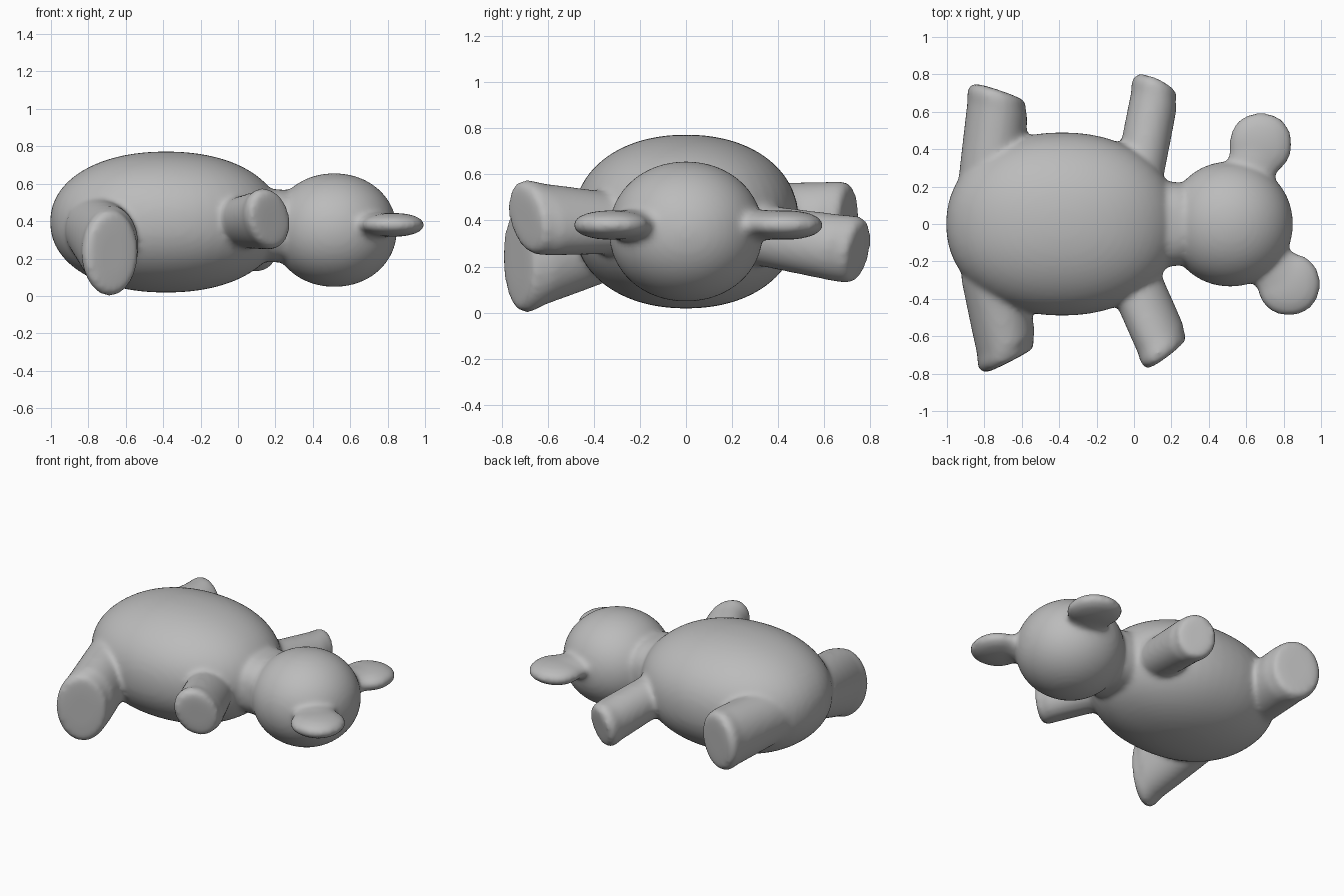
import bpy, bmesh, math
from mathutils import Vector

if "Cube" in bpy.data.objects:
    bpy.data.objects.remove(bpy.data.objects["Cube"])

grey = bpy.data.materials.new("plush grey")
grey.diffuse_color = (0.5, 0.5, 0.5, 1)
grey.use_nodes = True
grey.node_tree.nodes["Principled BSDF"].inputs["Base Color"].default_value = grey.diffuse_color
parts = []


def finish(name, bm):
    bmesh.ops.recalc_face_normals(bm, faces=bm.faces)
    mesh = bpy.data.meshes.new(name)
    bm.to_mesh(mesh)
    bm.free()
    obj = bpy.data.objects.new(name, mesh)
    bpy.context.collection.objects.link(obj)
    parts.append(obj)


def blob(name, centre, radii, power=2.0):
    """Ellipsoid, made fuller by a power above 2."""
    bm = bmesh.new()
    bmesh.ops.create_uvsphere(bm, u_segments=48, v_segments=32, radius=1)
    for v in bm.verts:
        size = sum(abs(c) ** power for c in v.co) ** (1 / power)
        v.co = Vector(centre) + Vector([c / size * r for c, r in zip(v.co, radii)])
    finish(name, bm)


def limb(name, root, tip, root_r, tip_r, normal, lean=0.0):
    """Stubby limb from root to a flat, round-edged sole; radii are (across, tall)."""
    root, tip, normal = Vector(root), Vector(tip), Vector(normal).normalized()
    axis = (tip - root).normalized()
    bm = bmesh.new()
    rings = []
    # position along the limb, scale of the section, setback from the sole
    steps = [(0, 1, 0), (0.3, 1, 0), (0.6, 1, 0), (0.8, 1, 0), (1, 1, 0.05),
             (1, 0.96, 0.02), (1, 0.86, 0.004), (1, 0.5, 0)]
    for t, scale, back in steps:
        direction = axis.lerp(normal, t * t).normalized()
        across = direction.cross(Vector((0, 0, 1))).normalized()
        tall = across.cross(direction)
        mid = root.lerp(tip, t) - direction * back
        a, b = [(p + (q - p) * t) * scale for p, q in zip(root_r, tip_r)]
        ring = []
        for i in range(32):
            ang = math.tau * i / 32
            u, w = math.cos(ang) * a, math.sin(ang) * b
            ring.append(bm.verts.new(mid + across * (u + lean * w) + tall * w))
        rings.append(ring)
    for r1, r2 in zip(rings, rings[1:]):
        for i in range(32):
            j = (i + 1) % 32
            bm.faces.new((r1[i], r1[j], r2[j], r2[i]))
    bm.faces.new(rings[0])
    bm.faces.new(rings[-1])
    finish(name, bm)


# Torso, neck and head
blob("body", (-0.385, 0, 0.395), (0.62, 0.49, 0.377), 2.15)
blob("neck", (0.2, 0, 0.375), (0.16, 0.225, 0.195), 2.5)
blob("head", (0.515, 0, 0.352), (0.335, 0.335, 0.304), 2.05)

# Arms
limb("right_arm", (-0.01, -0.27, 0.385), (0.18, -0.70, 0.41),
     (0.14, 0.13), (0.14, 0.165), (0.58, -0.8, -0.08), 0.2)
limb("left_arm", (0.03, 0.27, 0.345), (0.125, 0.755, 0.265),
     (0.13, 0.13), (0.13, 0.15), (0.42, 0.88, -0.2))

# Legs
limb("right_leg", (-0.76, -0.25, 0.36), (-0.665, -0.735, 0.23),
     (0.17, 0.18), (0.165, 0.235), (0.45, -0.88, -0.02))
limb("left_leg", (-0.77, 0.22, 0.38), (-0.72, 0.71, 0.37),
     (0.17, 0.18), (0.165, 0.2), (0.32, 0.94, -0.05))

# Ears: flat rounded discs with a short bridge to the head
for side, x, y in (("right", 0.828, -0.322), ("left", 0.677, 0.427)):
    blob(side + "_ear", (x, y, 0.38), (0.168, 0.168, 0.064), 2.15)
    k = 0.8
    blob(side + "_ear_base", (0.515 + (x - 0.515) * k, y * k, 0.38), (0.14, 0.14, 0.066))

# Fuse everything into one soft skin
bpy.ops.object.select_all(action='DESELECT')
for obj in parts:
    obj.select_set(True)
bear = parts[0]
bpy.context.view_layer.objects.active = bear
bpy.ops.object.join()
bear.name = "bear_body"
bear.data.materials.clear()
bear.data.materials.append(grey)
remesh = bear.modifiers.new("fuse", 'REMESH')
remesh.mode = 'VOXEL'
remesh.voxel_size = 0.016
remesh.use_smooth_shade = True
soft = bear.modifiers.new("soften", 'SMOOTH')
soft.factor = 0.5
soft.iterations = 12
for mod in ("fuse", "soften"):
    bpy.ops.object.modifier_apply(modifier=mod)
bpy.ops.object.shade_smooth()
